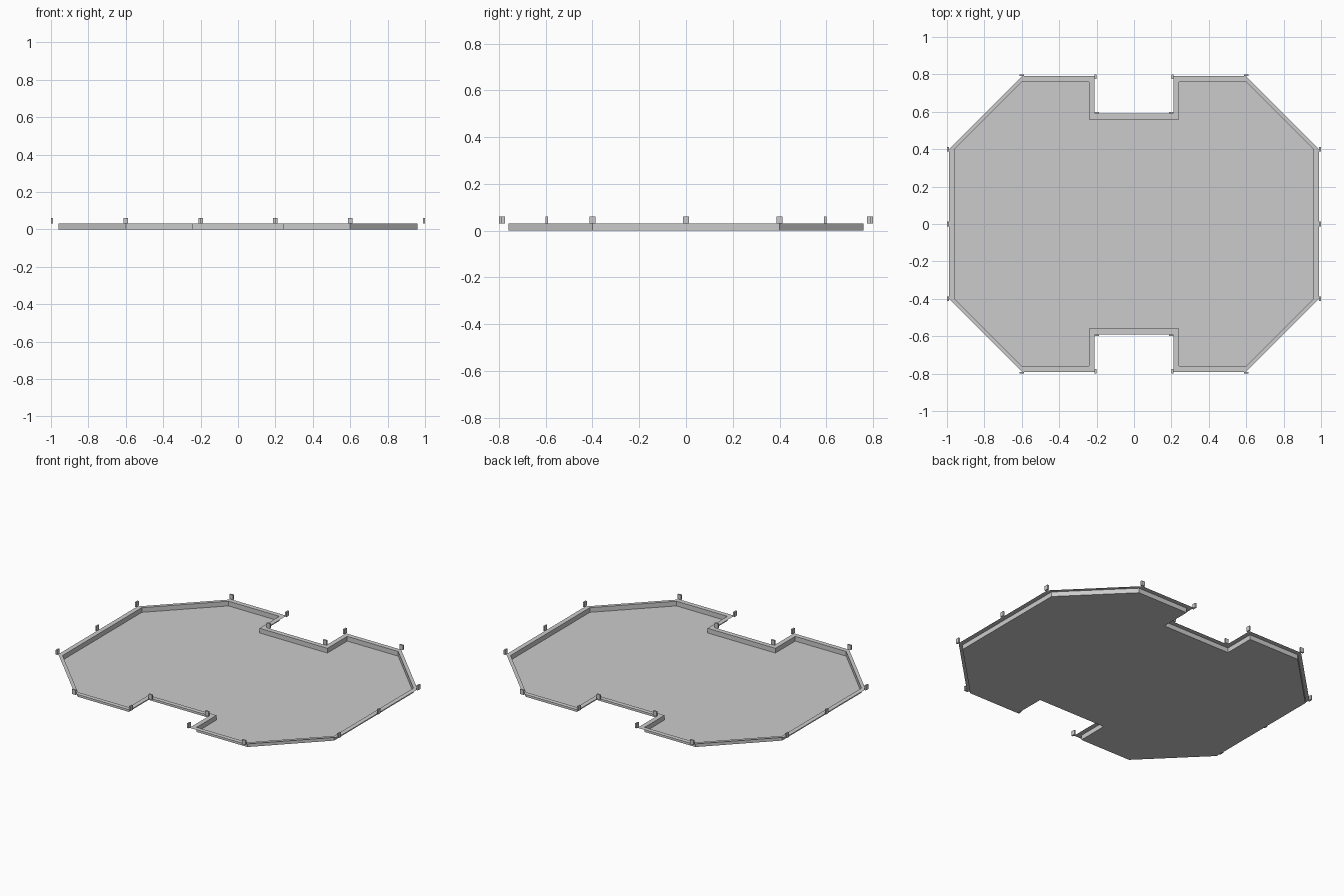
import bpy
import bmesh

cube = bpy.data.objects.get("Cube")
if cube:
    bpy.data.objects.remove(cube)

RIM_Z, POST_TOP = 0.03, 0.06


def make_material(name, value):
    mat = bpy.data.materials.new(name)
    mat.use_nodes = True
    colour = (value, value, value, 1)
    mat.diffuse_color = colour
    mat.node_tree.nodes["Principled BSDF"].inputs["Base Color"].default_value = colour
    return mat


grey = make_material("plain grey", 0.6)


def add_object(name, bm):
    mesh = bpy.data.meshes.new(name)
    bm.to_mesh(mesh)
    bm.free()
    mesh.materials.append(grey)
    obj = bpy.data.objects.new(name, mesh)
    bpy.context.collection.objects.link(obj)
    return obj


def outline(grow):
    """Notched octagon, counter-clockwise, widened by grow."""
    quarter = [(0.96 + grow, 0.4), (0.6, 0.76 + grow),
               (0.24 - grow, 0.76 + grow), (0.24 - grow, 0.56 + grow)]
    half = quarter + [(-x, y) for x, y in reversed(quarter)]
    return half + [(-x, -y) for x, y in half]


# Shallow tray: floor, upright sides and a flat rim
def build_tray():
    bm = bmesh.new()
    rings = [[bm.verts.new((x, y, z)) for x, y in outline(grow)]
             for grow, z in ((0, 0), (0, RIM_Z), (0.03, RIM_Z))]
    bm.faces.new(rings[0])
    for low, high in zip(rings, rings[1:]):
        for i in range(len(low)):
            j = (i + 1) % len(low)
            bm.faces.new((low[i], high[i], high[j], low[j]))
    return add_object("tray", bm)


# Small upright tabs around the outside of the rim
def build_post(name, x, y, width, depth):
    bm = bmesh.new()
    bmesh.ops.create_cube(bm, size=1)
    bmesh.ops.scale(bm, vec=(width, depth, POST_TOP - RIM_Z), verts=bm.verts)
    bmesh.ops.translate(bm, vec=(x, y, (RIM_Z + POST_TOP) / 2), verts=bm.verts)
    return add_object(name, bm)


build_tray()
THIN, WIDE = 0.01, 0.025
for sx, side in ((1, "left"), (-1, "right")):
    build_post(f"middle_post_{side}", sx * 0.995, 0, THIN, WIDE)
    for sy, end in ((-1, "front"), (1, "back")):
        tag = f"{end}_{side}"
        build_post(f"side_post_{tag}", sx * 0.995, sy * 0.4, THIN, WIDE)
        build_post(f"end_post_{tag}", sx * 0.6, sy * 0.795, WIDE, THIN)
        build_post(f"notch_mouth_post_{tag}", sx * 0.205, sy * 0.7875, THIN, WIDE)
        build_post(f"notch_corner_post_{tag}", sx * 0.2, sy * 0.595, WIDE, THIN)
